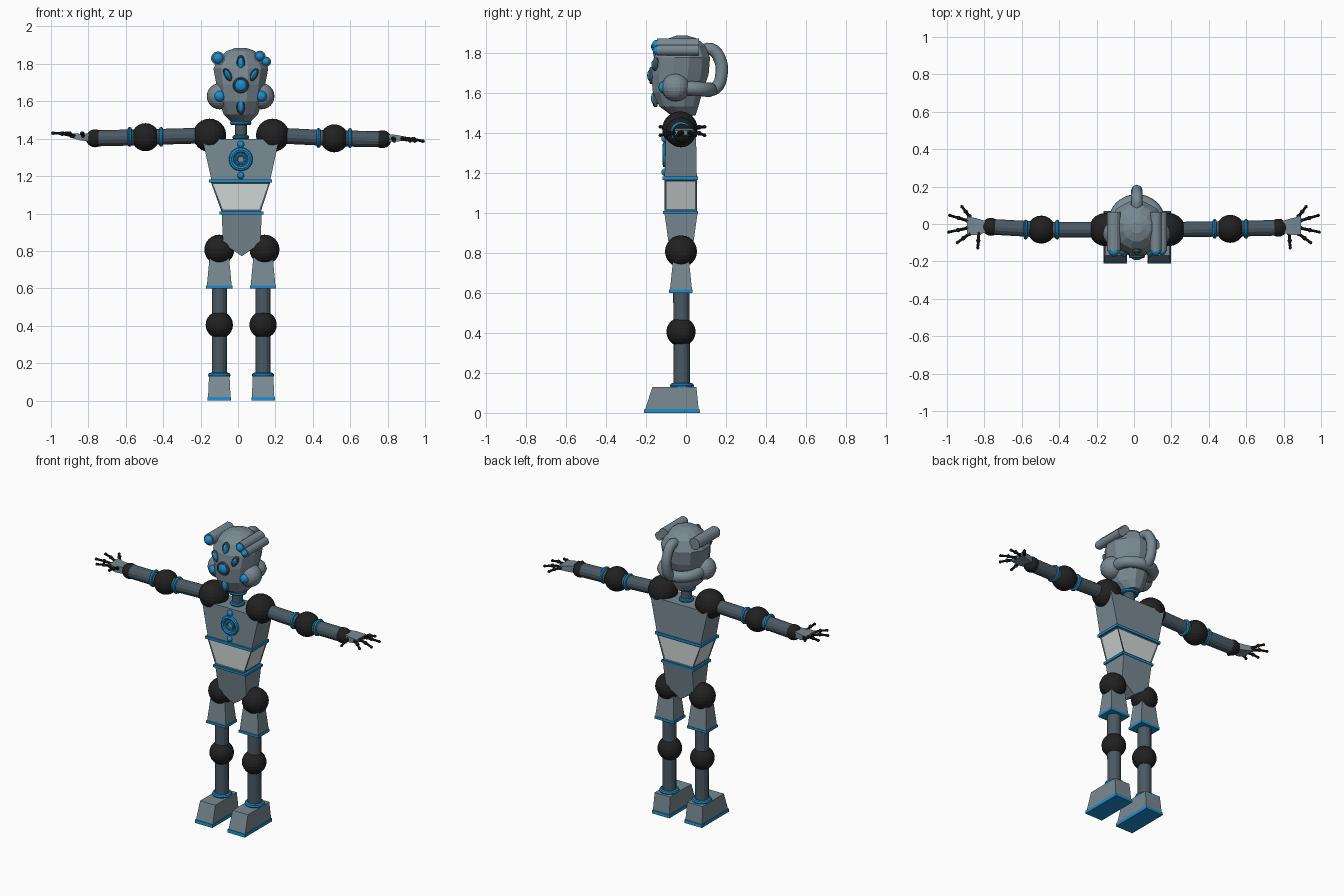
import bpy, bmesh, math
from mathutils import Vector

if "Cube" in bpy.data.objects:
    bpy.data.objects.remove(bpy.data.objects["Cube"])

CX, CY = 0.015, -0.025  # body centre line


def material(name, *rgb):
    m = bpy.data.materials.new(name)
    m.diffuse_color = (*rgb, 1)
    m.use_nodes = True
    m.node_tree.nodes["Principled BSDF"].inputs["Base Color"].default_value = m.diffuse_color
    return m


SHELL = material("shell_grey", 0.19, 0.25, 0.29)
LIMB = material("limb_grey", 0.07, 0.10, 0.125)
BLACK = material("joint_black", 0.015, 0.015, 0.015)
BLUE = material("trim_blue", 0.01, 0.27, 0.60)
PALE = material("panel_pale", 0.62, 0.67, 0.65)


def finish(name, mat):
    ob = bpy.context.object
    ob.name = name
    ob.data.materials.append(mat)
    return ob


def ball(name, loc, r, mat=BLACK, scale=(1, 1, 1), rot=(0, 0, 0), seg=20):
    bpy.ops.mesh.primitive_uv_sphere_add(segments=seg, ring_count=seg // 2 + 2, radius=r,
                                         location=loc, rotation=rot)
    ob = finish(name, mat)
    ob.scale = scale
    return ob


def rod(name, a, b, r, mat, sides=14):
    a, b = Vector(a), Vector(b)
    d = b - a
    bpy.ops.mesh.primitive_cylinder_add(vertices=sides, radius=r, depth=d.length, location=(a + b) / 2,
                                        rotation=d.to_track_quat('Z', 'Y').to_euler())
    return finish(name, mat)


def ring(name, loc, R, r, axis='Z', mat=BLUE, scale=(1, 1, 1), tilt=0):
    rot = {'Z': (0, 0, 0), 'X': (0, math.pi / 2, 0), 'Y': (math.pi / 2, tilt, 0)}[axis]
    bpy.ops.mesh.primitive_torus_add(major_segments=20, minor_segments=8, major_radius=R,
                                     minor_radius=r, location=loc, rotation=rot)
    ob = finish(name, mat)
    ob.scale = scale
    return ob


def loft(name, rings, mat, inset=None):
    """Skin a stack of closed cross-sections and cap both ends."""
    bm = bmesh.new()
    vs = [[bm.verts.new(p) for p in rg] for rg in rings]
    n = len(rings[0])
    bm.faces.new(vs[0])
    bm.faces.new(vs[-1])
    sides = [bm.faces.new((a[i], a[(i + 1) % n], b[(i + 1) % n], b[i]))
             for a, b in zip(vs, vs[1:]) for i in range(n)]
    bmesh.ops.recalc_face_normals(bm, faces=bm.faces)
    if inset:
        bmesh.ops.inset_individual(bm, faces=sides, thickness=0.013, depth=-0.004)
        for f in sides:
            f.material_index = 1
    me = bpy.data.meshes.new(name)
    bm.to_mesh(me)
    bm.free()
    me.materials.append(mat)
    if inset:
        me.materials.append(inset)
    ob = bpy.data.objects.new(name, me)
    bpy.context.collection.objects.link(ob)
    return ob


def block(name, low, high, mat, inset=None):
    """Tapered box from two (x centre, half width, y front, y back, z) rectangles."""
    rect = lambda c, w, f, b, z: [(c - w, f, z), (c + w, f, z), (c + w, b, z), (c - w, b, z)]
    return loft(name, [rect(*low), rect(*high)], mat, inset)


def tube(name, pts, r, mat):
    cu = bpy.data.curves.new(name, 'CURVE')
    cu.dimensions = '3D'
    cu.bevel_depth, cu.bevel_resolution, cu.resolution_u = r, 2, 4
    cu.use_fill_caps = True
    sp = cu.splines.new('BEZIER')
    sp.bezier_points.add(len(pts) - 1)
    for bp, p in zip(sp.bezier_points, pts):
        bp.co = p
        bp.handle_left_type = bp.handle_right_type = 'AUTO'
    cu.materials.append(mat)
    ob = bpy.data.objects.new(name, cu)
    bpy.context.collection.objects.link(ob)


# legs
for side, x in (("left", -0.10), ("right", 0.134)):
    block(side + "_sole", (x, 0.063, -0.21, 0.07, 0), (x, 0.063, -0.208, 0.068, 0.02), BLUE)
    block(side + "_foot", (x, 0.06, -0.203, 0.063, 0.02), (x, 0.055, -0.168, 0.052, 0.13), SHELL)
    ring(side + "_ankle_ring", (x, -0.02, 0.136), 0.047, 0.013)
    rod(side + "_shin", (x, -0.021, 0.12), (x, -0.023, 0.62), 0.041, LIMB)
    ball(side + "_knee", (x, CY, 0.405), 0.073)
    block(side + "_thigh_trim", (x, 0.07, -0.084, 0.033, 0.6), (x, 0.07, -0.084, 0.033, 0.616), BLUE)
    block(side + "_thigh", (x, 0.066, -0.08, 0.03, 0.616), (x, 0.05, -0.062, 0.012, 0.79), SHELL)
    ball(side + "_hip", (x + (0.008 if x > 0 else 0), CY, 0.807), 0.08)

# pelvis, pentagon outline thinner at the bottom
outline = [(-0.107, 1.0), (0.107, 1.0), (0.1, 0.84), (0, 0.772), (-0.1, 0.84)]
depth = lambda z: 0.083 - (1.0 - z) * 0.14
loft("pelvis", [[(CX + 0.005 + x, CY + s * depth(z), z) for x, z in outline] for s in (-1, 1)], SHELL)

# waist and chest
block("waist_lower_trim", (0.019, 0.118, -0.116, 0.06, 0.995), (0.019, 0.118, -0.116, 0.06, 1.01), BLUE)
block("waist", (0.017, 0.105, -0.107, 0.054, 1.01), (0.014, 0.158, -0.107, 0.054, 1.165), LIMB, PALE)
block("waist_upper_trim", (0.014, 0.168, -0.117, 0.06, 1.165), (0.014, 0.168, -0.117, 0.06, 1.182), BLUE)
block("chest", (CX, 0.158, -0.107, 0.054, 1.182), (CX, 0.205, -0.1, 0.05, 1.398), SHELL)
ring("chest_ring", (CX, -0.104, 1.29), 0.05, 0.014, 'Y')
ring("chest_inner_ring", (CX, -0.104, 1.29), 0.024, 0.008, 'Y')
for z in (1.37, 1.203):
    ball("chest_stud", (CX, -0.104, z), 0.019, BLUE, seg=12)

# neck
rod("neck", (CX, CY, 1.39), (CX, CY, 1.52), 0.033, LIMB)
ring("neck_base_ring", (CX, CY, 1.408), 0.034, 0.011)
ring("neck_top_ring", (CX, CY, 1.484), 0.045, 0.012)

# arms: shoulder, elbow, wrist and fingertip height differ slightly per side
arms = (("left", -1, (-0.152, -0.03, 1.418), (-0.495, -0.03, 1.408), (-0.765, -0.015, 1.402), 0.028),
        ("right", 1, (0.185, -0.03, 1.418), (0.515, -0.026, 1.402), (0.772, -0.02, 1.397), -0.01))
fingers = (((0.88, 0.04), (0.92, 0.093)), ((0.89, 0.018), (0.985, 0.046)), ((0.89, -0.022), (0.99, -0.043)),
           ((0.88, -0.052), (0.945, -0.1)), ((0.83, -0.05), (0.835, -0.128)))
for side, s, sh, el, wr, rise in arms:
    ball(side + "_shoulder", sh, 0.089)
    rod(side + "_upper_arm", sh, el, 0.042, LIMB)
    ball(side + "_elbow", el, 0.075)
    rod(side + "_forearm", el, wr, 0.043, LIMB)
    for dx in (-0.084, 0.084):
        ring(side + "_elbow_ring", (el[0] + dx, el[1], el[2] + 0.002), 0.042, 0.011, 'X')
    ball(side + "_wrist", wr, 0.048)
    zp = wr[2] + 0.006
    slab = lambda x, y0, y1, t, z: [(s * x, y0, z - t), (s * x, y1, z - t), (s * x, y1, z + t), (s * x, y0, z + t)]
    loft(side + "_palm", [slab(0.78, -0.04, 0.012, 0.022, zp), slab(0.84, -0.06, 0.03, 0.018, zp),
                          slab(0.892, -0.056, 0.042, 0.012, zp + rise * 0.3)], SHELL)
    for (bx, by), (tx, ty) in fingers:
        a = Vector((s * bx, by, zp + rise * 0.3))
        b = Vector((s * tx, ty, wr[2] + rise))
        m = (a + b) / 2 + Vector((0, 0, 0.004))
        rod(side + "_finger_base", a, m, 0.008, BLACK, 8)
        rod(side + "_finger_tip", m, b, 0.007, BLACK, 8)
        for p, r in ((a, 0.013), (m, 0.012), (b, 0.009)):
            ball(side + "_finger_joint", p, r, seg=8)

# head shell: faceted rings of (z, half width, y front, y back)
profile = [(1.487, 0.05, -0.075, 0.05), (1.53, 0.095, -0.135, 0.065), (1.60, 0.12, -0.17, 0.085),
           (1.69, 0.135, -0.178, 0.118), (1.775, 0.152, -0.165, 0.125), (1.835, 0.12, -0.135, 0.1),
           (1.87, 0.075, -0.095, 0.06), (1.885, 0.03, -0.05, 0.01)]
turn = [math.radians(15 + 30 * i) for i in range(12)]
loft("head", [[(CX + w * math.cos(t), (f + b) / 2 + (b - f) / 2 * math.sin(t), z) for t in turn]
              for z, w, f, b in profile], SHELL)

# ear pods, lower eyes and the hoses behind
for side, x in (("left", -0.097), ("right", 0.125)):
    ball(side + "_ear_pod", (x, -0.052, 1.627), 0.07, SHELL)
    ball(side + "_ear_eye", (x, -0.108, 1.627), 0.03, BLUE, seg=14)
tube("ear_hose", [(-0.1, -0.03, 1.625), (-0.09, 0.06, 1.62), (-0.04, 0.11, 1.615), (CX, 0.122, 1.615),
                  (0.07, 0.11, 1.615), (0.12, 0.06, 1.62), (0.128, -0.03, 1.625)], 0.036, SHELL)
tube("back_hose", [(CX, 0.06, 1.80), (CX, 0.125, 1.818), (CX, 0.168, 1.77), (CX, 0.177, 1.69),
                   (CX, 0.15, 1.625), (CX, 0.1, 1.61)], 0.031, SHELL)

# face eyes: x offset, y, z, half width, half height, tilt
for dx, y, z, w, h, tilt in ((0, -0.143, 1.802, 0.018, 0.036, 0), (0, -0.172, 1.686, 0.034, 0.034, 0),
                             (0, -0.153, 1.573, 0.018, 0.036, 0), (-0.07, -0.152, 1.742, 0.015, 0.03, -0.5),
                             (0.07, -0.152, 1.742, 0.015, 0.03, 0.5)):
    ball("face_eye", (CX + dx, y, z), 1, BLUE, (w, 0.022, h), (0, tilt, 0), 14)
    ring("face_eye_rim", (CX + dx, y, z), 1.05, 0.22, 'Y', LIMB, (w, h, 0.05), tilt)

# sensor barrels on top of the head
for name, x, z, r in (("left_barrel", -0.107, 1.83, 0.037), ("right_upper_barrel", 0.117, 1.84, 0.031),
                      ("right_lower_barrel", 0.15, 1.812, 0.027)):
    rod(name, (x, -0.145, z), (x, 0.065, z), r, SHELL)
    ball(name + "_lens", (x, -0.145, z), r * 0.8, BLUE, seg=14)
